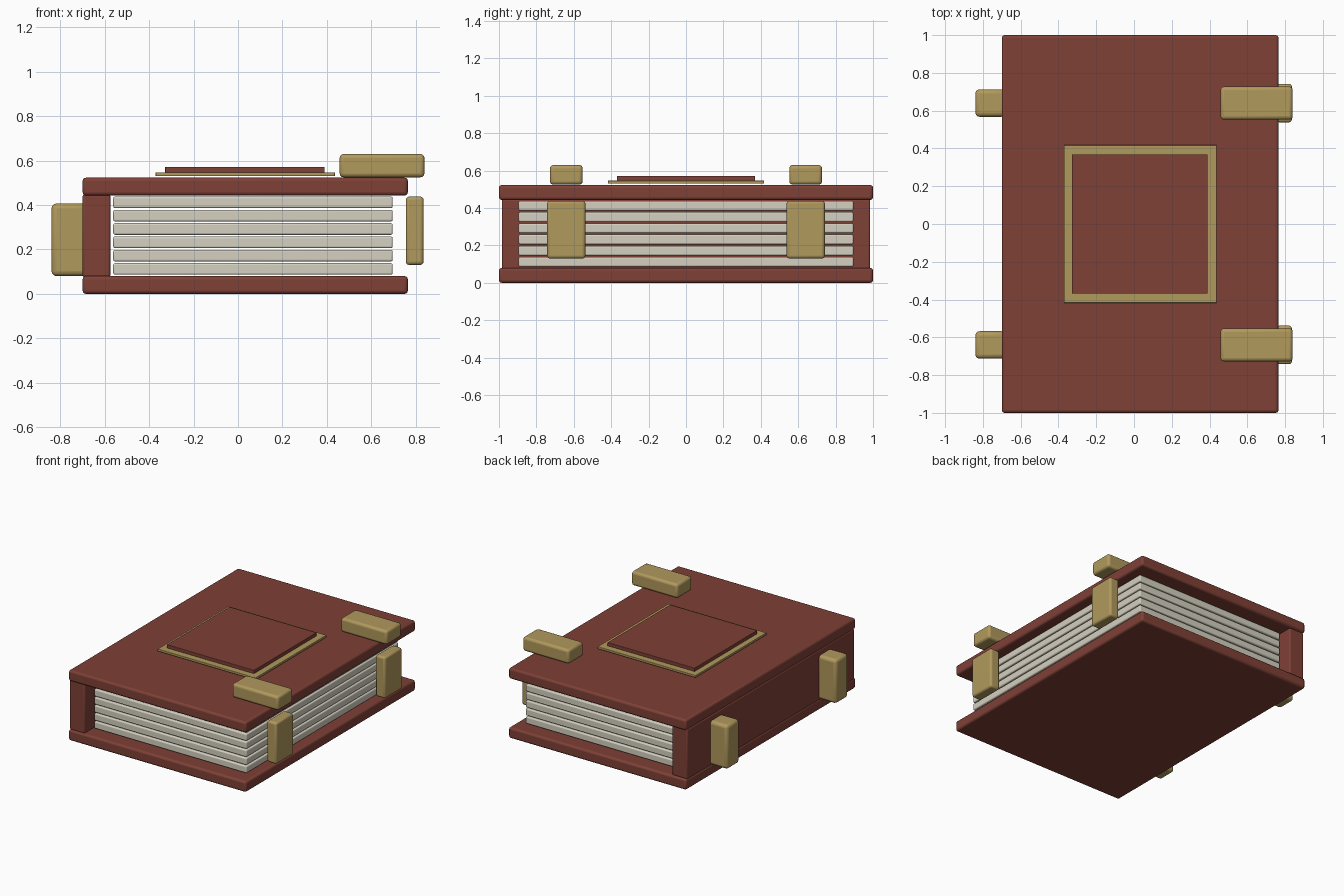
import bpy

if "Cube" in bpy.data.objects:
    bpy.data.objects.remove(bpy.data.objects["Cube"])


def material(name, rgb):
    m = bpy.data.materials.new(name)
    m.diffuse_color = (*rgb, 1)
    m.use_nodes = True
    m.node_tree.nodes["Principled BSDF"].inputs["Base Color"].default_value = m.diffuse_color
    return m


LEATHER = material("leather", (0.21, 0.052, 0.037))
BRASS = material("brass", (0.44, 0.32, 0.11))
PAPER = material("paper", (0.66, 0.63, 0.53))


def block(name, x, y, z, mat, bevel=0.0):
    """Rounded box spanning the (min, max) ranges x, y, z."""
    bpy.ops.mesh.primitive_cube_add(size=1)
    ob = bpy.context.object
    ob.name = name
    ob.location = [(a + b) / 2 for a, b in (x, y, z)]
    ob.scale = [b - a for a, b in (x, y, z)]
    bpy.ops.object.transform_apply(location=False, rotation=False, scale=True)
    ob.data.materials.append(mat)
    if bevel:
        mod = ob.modifiers.new("rounded_edges", 'BEVEL')
        mod.width = bevel
        mod.segments = 3
        bpy.ops.object.shade_smooth_by_angle()
    return ob


# Covers and spine
block("back_cover", (-0.70, 0.765), (-1, 1), (0, 0.08), LEATHER, 0.015)
block("front_cover", (-0.70, 0.765), (-1, 1), (0.443, 0.523), LEATHER, 0.015)
block("spine", (-0.70, -0.575), (-0.985, 0.985), (0.075, 0.448), LEATHER, 0.01)

# Stacked page sections
for i in range(6):
    z = 0.112 + 0.06 * i
    block(f"pages_{i + 1}", (-0.562, 0.697), (-0.895, 0.895),
          (z - 0.026, z + 0.026), PAPER, 0.008)

# Brass fittings, mirrored front to back
for side, yc in (("front", -0.64), ("rear", 0.64)):
    def span(w):
        return (yc - w / 2, yc + w / 2)
    block(f"{side}_clasp_strap", (0.458, 0.84), span(0.175), (0.525, 0.63), BRASS, 0.018)
    block(f"{side}_clasp_plate", (0.756, 0.836), span(0.204), (0.13, 0.438), BRASS, 0.015)
    block(f"{side}_spine_band", (-0.84, -0.68), span(0.145), (0.08, 0.407), BRASS, 0.022)

# Cover panel with brass border
block("panel_border", (-0.371, 0.437), (-0.418, 0.418), (0.53, 0.547), BRASS, 0.003)
block("panel", (-0.329, 0.39), (-0.369, 0.369), (0.545, 0.572), LEATHER, 0.003)
